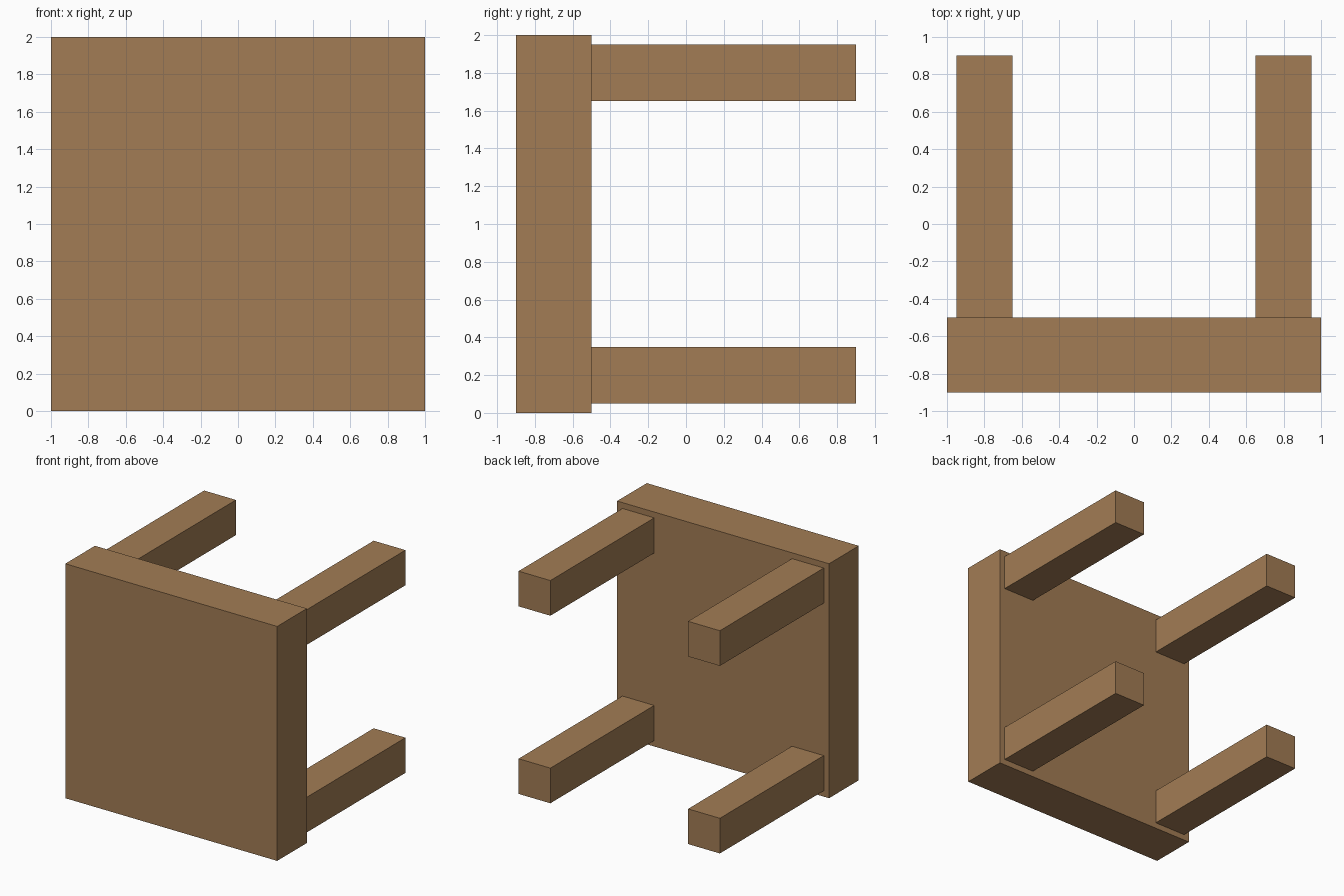
import bpy

if "Cube" in bpy.data.objects:
    bpy.data.objects.remove(bpy.data.objects["Cube"])

# Single wood colour
wood = bpy.data.materials.new("brown wood")
wood.diffuse_color = (0.361, 0.202, 0.089, 1.0)
wood.use_nodes = True
wood.node_tree.nodes["Principled BSDF"].inputs["Base Color"].default_value = wood.diffuse_color


def box(name, lo, hi):
    """Axis-aligned box between two corners."""
    centre = [(a + b) / 2 for a, b in zip(lo, hi)]
    bpy.ops.mesh.primitive_cube_add(size=1, location=centre)
    obj = bpy.context.object
    obj.name = name
    obj.scale = [b - a for a, b in zip(lo, hi)]
    bpy.ops.object.transform_apply(location=False, rotation=False, scale=True)
    obj.data.materials.append(wood)
    return obj


# Thick square top, standing on edge and facing the front
box("table_top", (-1, -0.9, 0), (1, -0.5, 2))

# Four square legs reaching backwards, one near each corner
HALF = 0.15
for side, x in (("left", -0.8), ("right", 0.8)):
    for level, z in (("lower", 0.2), ("upper", 1.8)):
        box(f"{level}_{side}_leg",
            (x - HALF, -0.5, z - HALF), (x + HALF, 0.9, z + HALF))
